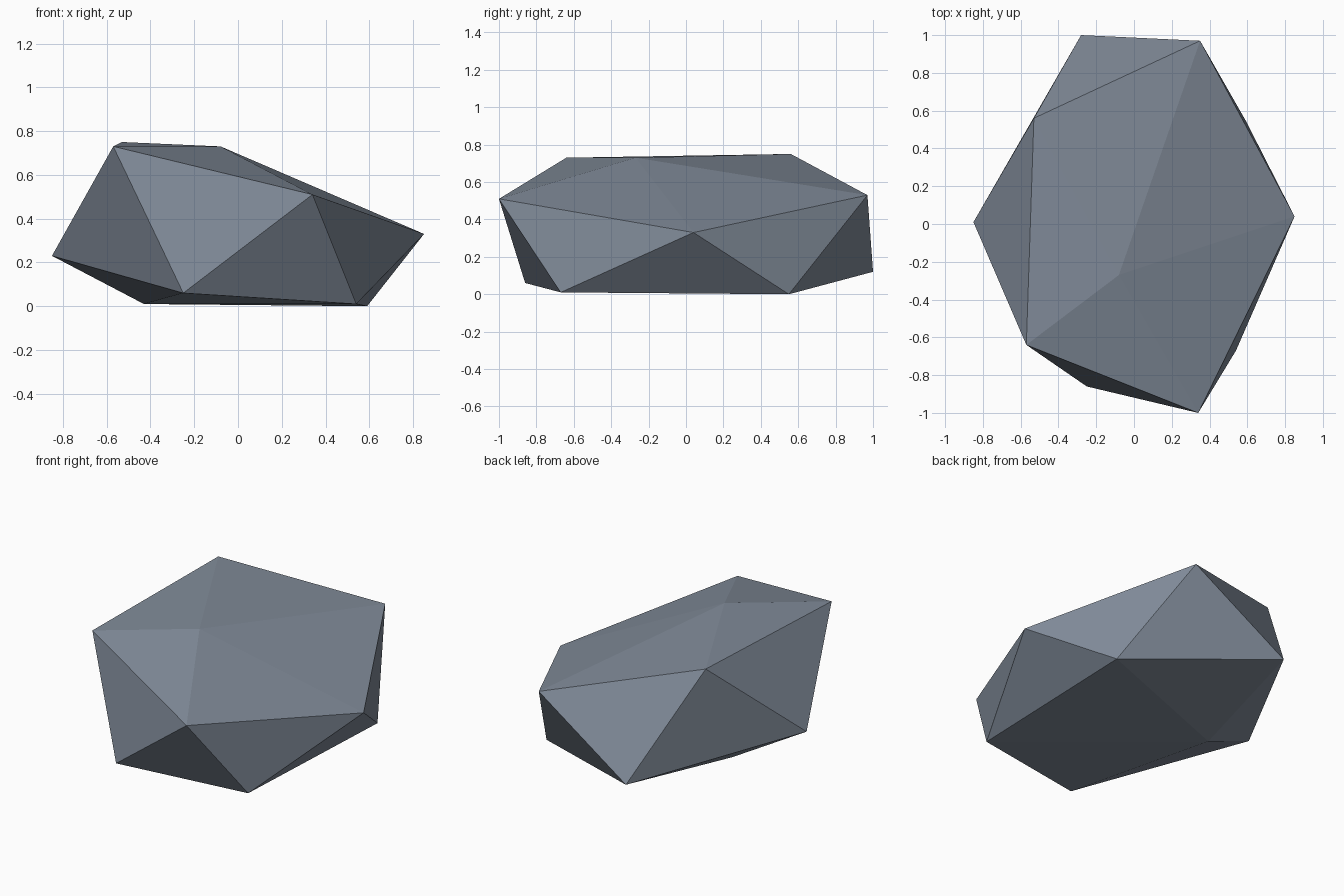
import bpy
import bmesh

cube = bpy.data.objects.get("Cube")
if cube:
    bpy.data.objects.remove(cube, do_unlink=True)

# Slate grey stone colour
slate = bpy.data.materials.new("slate_grey")
slate.use_nodes = True
colour = (0.22, 0.26, 0.32, 1)
slate.diffuse_color = colour
bsdf = next(n for n in slate.node_tree.nodes if n.type == "BSDF_PRINCIPLED")
bsdf.inputs["Base Color"].default_value = colour
bsdf.inputs["Roughness"].default_value = 0.9

# Faceted boulder: a distorted icosahedron with two poles and two rings of corners
top_pole = (-0.08, -0.27, 0.73)
upper_ring = [(-0.53, 0.56, 0.75), (-0.57, -0.64, 0.73), (0.34, -1.0, 0.51),
              (0.85, 0.04, 0.33), (0.35, 0.97, 0.53)]
lower_ring = [(-0.85, 0.01, 0.23), (-0.25, -0.86, 0.06), (0.54, -0.67, 0.01),
              (0.59, 0.55, 0.0), (-0.28, 1.0, 0.12)]
bottom_pole = (-0.43, 0.15, 0.01)

bm = bmesh.new()
top = bm.verts.new(top_pole)
bottom = bm.verts.new(bottom_pole)
upper = [bm.verts.new(p) for p in upper_ring]
lower = [bm.verts.new(p) for p in lower_ring]
count = len(upper)
for i in range(count):
    j = (i + 1) % count
    bm.faces.new((top, upper[i], upper[j]))        # crown facet
    bm.faces.new((upper[i], lower[i], upper[j]))   # side facet pointing down
    bm.faces.new((upper[j], lower[i], lower[j]))   # side facet pointing up
    bm.faces.new((bottom, lower[j], lower[i]))     # underside facet
bmesh.ops.recalc_face_normals(bm, faces=bm.faces[:])

mesh = bpy.data.meshes.new("boulder")
bm.to_mesh(mesh)
bm.free()
mesh.materials.append(slate)
boulder = bpy.data.objects.new("boulder", mesh)
bpy.context.collection.objects.link(boulder)
